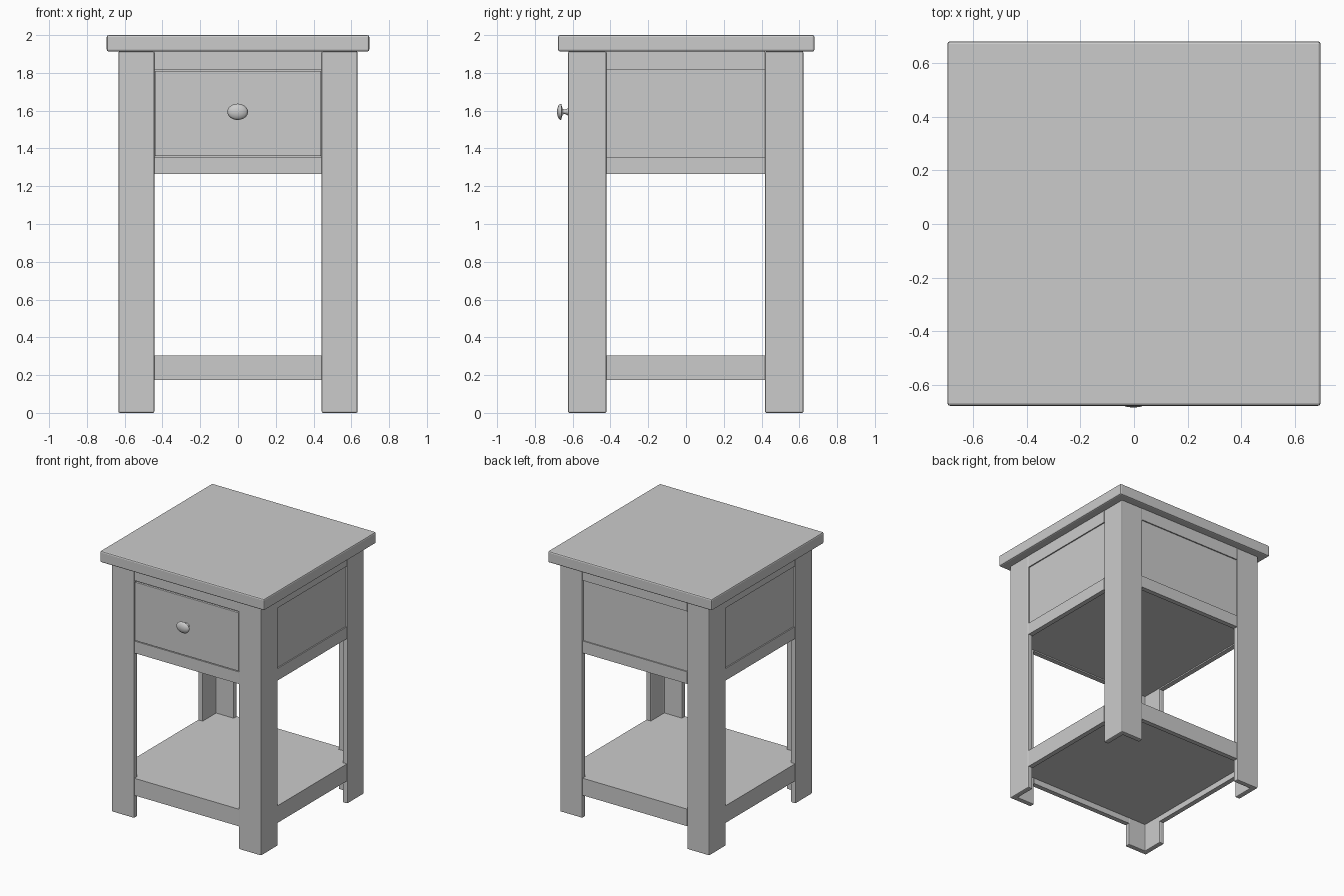
import bpy, bmesh, math
from mathutils import Vector

if "Cube" in bpy.data.objects:
    bpy.data.objects.remove(bpy.data.objects["Cube"])

grey = bpy.data.materials.new("painted_grey")
grey.diffuse_color = (0.6, 0.6, 0.6, 1)
grey.use_nodes = True
grey.node_tree.nodes["Principled BSDF"].inputs["Base Color"].default_value = grey.diffuse_color

CX, CY = 0.0, -0.001           # centre of the frame
LX, LY = 0.633, 0.623          # outer half sizes over the legs
IX, IY = 0.443, 0.420          # inner half sizes between the legs
T = 0.04                       # leg board thickness
TOP = 1.913                    # underside of the table top


def finish(name, bm, bevel=0.0):
    bmesh.ops.recalc_face_normals(bm, faces=bm.faces)
    mesh = bpy.data.meshes.new(name)
    bm.to_mesh(mesh)
    bm.free()
    mesh.materials.append(grey)
    ob = bpy.data.objects.new(name, mesh)
    bpy.context.collection.objects.link(ob)
    if bevel:
        mod = ob.modifiers.new("soft_edges", 'BEVEL')
        mod.width, mod.segments = bevel, 2
    return ob


def box(name, x, y, z, bevel=0.0):
    """Box from (min, max) pairs."""
    bm = bmesh.new()
    bmesh.ops.create_cube(bm, size=1)
    for v in bm.verts:
        v.co = Vector([(a + b) / 2 + c * (b - a)
                       for (a, b), c in zip((x, y, z), v.co)])
    return finish(name, bm, bevel)


def side_board(name, side, z, recess, thick):
    """Board between two legs, set back from their outer faces."""
    along_x = side in ("front", "back")
    sign = -1 if side in ("front", "left") else 1
    outer = (LY if along_x else LX) - recess
    d = sorted((sign * outer, sign * (outer - thick)))
    x, y = ((-IX, IX), d) if along_x else (d, (-IY, IY))
    return box(f"{side}_{name}", [v + CX for v in x], [v + CY for v in y], z)


# Table top
box("table_top", (-0.695, 0.695), (-0.677, 0.68), (TOP, 2.0), 0.01)

# Angle-section legs, open towards the inside
for sx, nx in ((-1, "left"), (1, "right")):
    for sy, ny in ((-1, "front"), (1, "back")):
        profile = [(LX, LY), (IX, LY), (IX, LY - T), (LX - T, LY - T),
                   (LX - T, IY), (LX, IY)]
        bm = bmesh.new()
        face = bm.faces.new([bm.verts.new((CX + sx * x, CY + sy * y, 0))
                             for x, y in profile])
        up = bmesh.ops.extrude_face_region(bm, geom=[face])["geom"]
        bmesh.ops.translate(bm, vec=(0, 0, TOP),
                            verts=[g for g in up if isinstance(g, bmesh.types.BMVert)])
        finish(f"{ny}_{nx}_leg", bm, 0.007)

# Rails and panels on each side
for side in ("front", "back", "left", "right"):
    side_board("top_rail", side, (1.819, TOP), 0.003, T - 0.003)
    side_board("case_rail", side, (1.264, 1.356), 0.003, T - 0.003)
    side_board("shelf_rail", side, (0.174, 0.305), 0.003, T - 0.003)
    if side != "front":
        side_board("panel", side, (1.35, 1.825), 0.012, T - 0.012)

# Drawer front and the backing behind its gap
box("drawer_front", (CX - 0.439, CX + 0.439), (CY - 0.619, CY - 0.58),
    (1.36, 1.808), 0.003)
box("drawer_backing", (CX - IX, CX + IX), (CY - 0.603, CY - 0.583), (1.35, 1.825))

# Lower shelf and case floor, reaching into the leg corners
ex, ey = LX - T, LY - T
box("shelf", (CX - ex, CX + ex), (CY - ey, CY + ey), (0.218, 0.305))
box("case_floor", (CX - ex, CX + ex), (CY - ey, CY + ey), (1.274, 1.32))

# Drawer knob: turned oval profile of (radius, y)
knob = [(0, -0.684), (0.025, -0.681), (0.045, -0.674), (0.055, -0.665),
        (0.053, -0.660), (0.035, -0.657), (0.018, -0.652), (0.015, -0.642),
        (0.020, -0.632), (0.024, -0.628), (0.024, -0.612)]
bm = bmesh.new()
verts = [bm.verts.new((r, y, 0)) for r, y in knob]
edges = [bm.edges.new(pair) for pair in zip(verts, verts[1:])]
bmesh.ops.spin(bm, geom=verts + edges, cent=(0, 0, 0), axis=(0, 1, 0),
               angle=2 * math.pi, steps=32)
bmesh.ops.remove_doubles(bm, verts=bm.verts, dist=0.0005)
for v in bm.verts:
    v.co = (v.co.x - 0.002, v.co.y, v.co.z * 0.78 + 1.594)
for f in bm.faces:
    f.smooth = True
finish("drawer_knob", bm)
